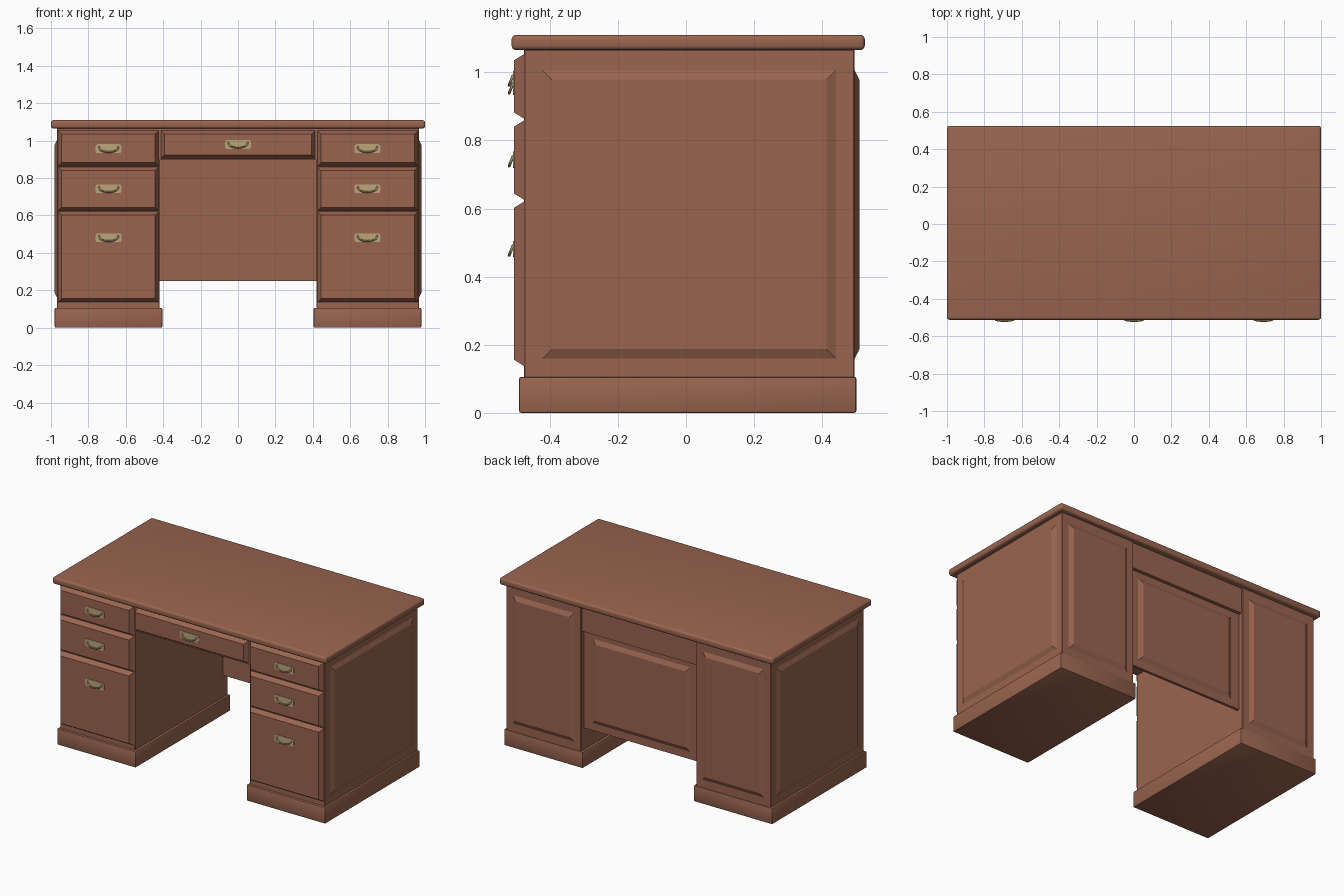
import bpy, bmesh, math
from mathutils import Vector

if "Cube" in bpy.data.objects:
    bpy.data.objects.remove(bpy.data.objects["Cube"])


def material(name, rgb):
    m = bpy.data.materials.new(name)
    m.diffuse_color = (*rgb, 1)
    m.use_nodes = True
    m.node_tree.nodes["Principled BSDF"].inputs["Base Color"].default_value = m.diffuse_color
    return m


WOOD = material("wood", (0.32, 0.13, 0.08))
BRASS = material("brass", (0.5, 0.38, 0.19))


def finish(name, bm, mat):
    bmesh.ops.recalc_face_normals(bm, faces=bm.faces)
    me = bpy.data.meshes.new(name)
    bm.to_mesh(me)
    bm.free()
    me.materials.append(mat)
    ob = bpy.data.objects.new(name, me)
    bpy.context.collection.objects.link(ob)
    return ob


def box(name, lo, hi, bevel=0.0, segments=1, axis=None, side=1, inset=0.0, mat=WOOD):
    """Box between two corners; with axis given, the face on that side is inset."""
    lo, hi = Vector(lo), Vector(hi)
    bm = bmesh.new()
    bmesh.ops.create_cube(bm, size=1)
    for v in bm.verts:
        shrink = axis is not None and v.co[axis] * side > 0
        for i in range(3):
            s = 1 if v.co[i] > 0 else -1
            v.co[i] = hi[i] if s > 0 else lo[i]
            if shrink and i != axis:
                v.co[i] -= s * inset
    if bevel:
        bmesh.ops.bevel(bm, geom=bm.edges[:], offset=bevel, segments=segments,
                        profile=0.5, affect='EDGES')
    ob = finish(name, bm, mat)
    if segments > 1:
        bpy.context.view_layer.objects.active = ob
        ob.select_set(True)
        bpy.ops.object.shade_smooth_by_angle(angle=math.radians(35))
        ob.select_set(False)
    return ob


def handle(name, x, z):
    # rounded back plate
    bm = bmesh.new()
    corners = []
    r, hw, hh = 0.012, 0.069, 0.024
    for q, (sx, sz) in enumerate([(1, 1), (-1, 1), (-1, -1), (1, -1)]):
        for k in range(5):
            a = math.pi / 2 * (q + k / 4)
            corners.append(bm.verts.new((x + sx * (hw - r) + r * math.cos(a), -0.503,
                                         z + sz * (hh - r) + r * math.sin(a))))
    face = bm.faces.new(corners)
    ext = bmesh.ops.extrude_face_region(bm, geom=[face])
    for v in ext["geom"]:
        if isinstance(v, bmesh.types.BMVert):
            v.co.y -= 0.005
    finish(name + "_plate", bm, BRASS)
    # hanging bail, tilted forward
    cu = bpy.data.curves.new(name + "_bail", 'CURVE')
    cu.dimensions = '3D'
    cu.bevel_depth = 0.0045
    cu.bevel_resolution = 2
    sp = cu.splines.new('POLY')
    n = 13
    sp.points.add(n - 1)
    for i, p in enumerate(sp.points):
        a = math.pi * i / (n - 1)
        d = math.sin(a) ** 0.8 if 0 < i < n - 1 else 0
        p.co = (x - 0.052 * math.cos(a), -0.507 - 0.012 * d, z + 0.012 - 0.03 * d, 1)
    cu.use_fill_caps = True
    cu.materials.append(BRASS)
    bpy.context.collection.objects.link(bpy.data.objects.new(name + "_bail", cu))


def mirrored(s, a, b):
    return (a, b) if s > 0 else (-b, -a)


# desk top
box("desk_top", (-1, -0.512, 1.065), (1, 0.525, 1.11), 0.014, 4)

# pedestals with plinths, drawers and raised panels
for s, label in ((-1, "left"), (1, "right")):
    x0, x1 = mirrored(s, 0.42, 0.967)
    box(label + "_pedestal", (x0, -0.475, 0.09), (x1, 0.495, 1.067), 0.003)
    b0, b1 = mirrored(s, 0.405, 0.98)
    box(label + "_plinth", (b0, -0.49, 0.0), (b1, 0.50, 0.106), 0.006, 2)
    p0, p1 = mirrored(s, 0.965, 0.98)
    box(label + "_side_panel", (p0, -0.425, 0.155), (p1, 0.445, 1.01),
        axis=0, side=s, inset=0.032)
    q0, q1 = mirrored(s, 0.465, 0.922)
    box(label + "_back_panel", (q0, 0.493, 0.155), (q1, 0.509, 1.01),
        axis=1, side=1, inset=0.032)
    d0, d1 = mirrored(s, 0.424, 0.963)
    for i, (z0, z1, hz) in enumerate([(0.136, 0.622, 0.481), (0.624, 0.86, 0.743),
                                      (0.862, 1.055, 0.957)]):
        name = f"{label}_drawer_{i + 1}"
        box(name, (d0, -0.505, z0), (d1, -0.473, z1), axis=1, side=-1, inset=0.02)
        handle(name + "_handle", s * 0.692, hz)

# centre drawer, its housing and the modesty panel behind the knee space
box("centre_housing", (-0.425, -0.475, 0.897), (0.425, 0.485, 1.067))
box("centre_drawer", (-0.414, -0.505, 0.903), (0.414, -0.473, 1.055),
    axis=1, side=-1, inset=0.02)
handle("centre_drawer_handle", 0, 0.98)
box("modesty_panel", (-0.425, 0.445, 0.25), (0.425, 0.463, 0.91))
box("modesty_raised_panel", (-0.36, 0.461, 0.295), (0.36, 0.477, 0.86),
    axis=1, side=1, inset=0.032)
